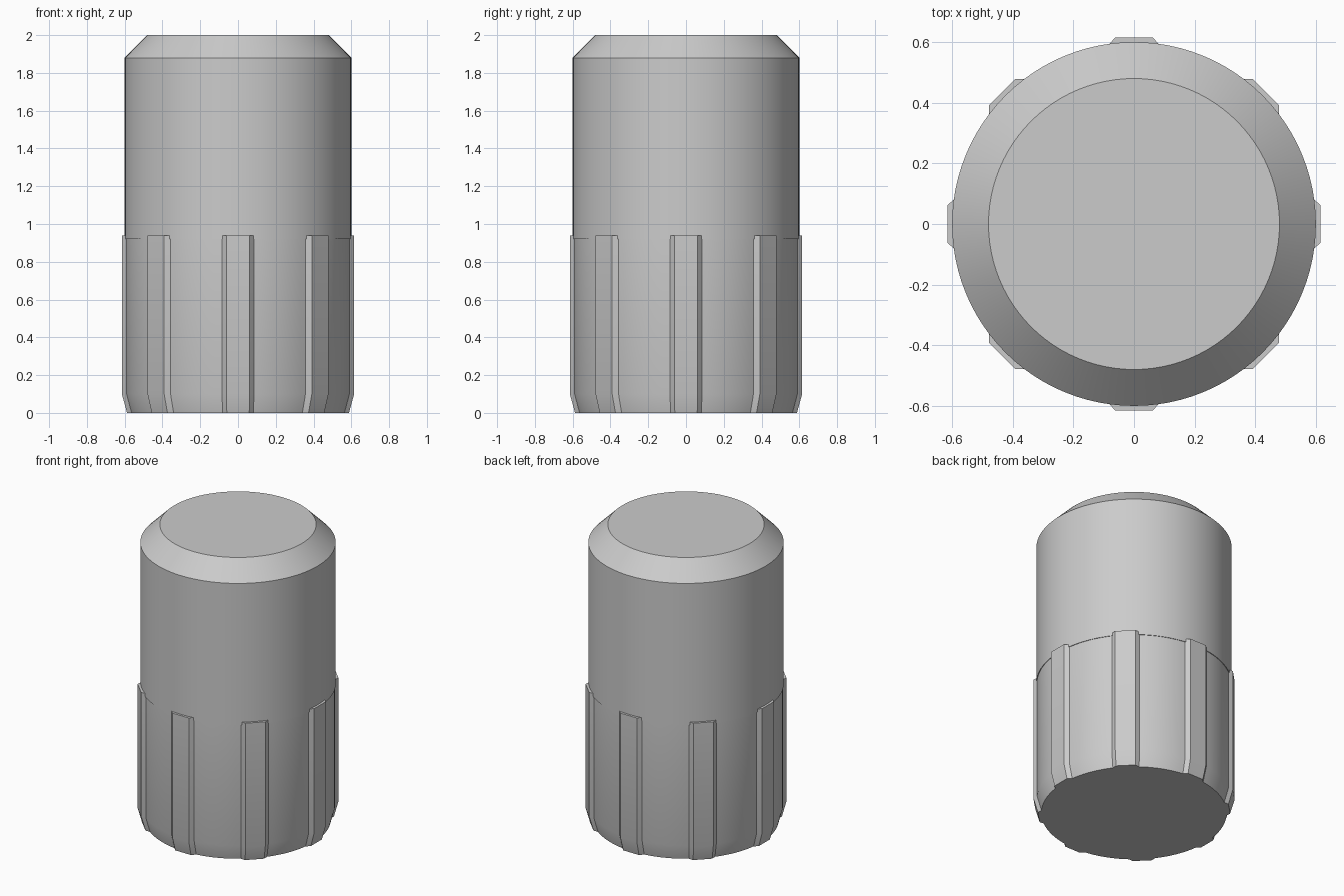
import bpy, bmesh
from math import sin, cos, pi, asin, radians

cube = bpy.data.objects.get("Cube")
if cube:
    bpy.data.objects.remove(cube, do_unlink=True)

grey = bpy.data.materials.new("plain grey")
grey.use_nodes = True
colour = (0.6, 0.6, 0.6, 1)
grey.diffuse_color = colour
grey.node_tree.nodes["Principled BSDF"].inputs["Base Color"].default_value = colour


def loft(name, rings):
    """Skin a stack of matching closed rings and cap both ends."""
    bm = bmesh.new()
    loops = [[bm.verts.new(p) for p in ring] for ring in rings]
    n = len(loops[0])
    for low, high in zip(loops, loops[1:]):
        for i in range(n):
            j = (i + 1) % n
            bm.faces.new((low[i], low[j], high[j], high[i]))
    bm.faces.new(loops[0][::-1])
    bm.faces.new(loops[-1])
    mesh = bpy.data.meshes.new(name)
    bm.to_mesh(mesh)
    bm.free()
    mesh.materials.append(grey)
    obj = bpy.data.objects.new(name, mesh)
    bpy.context.collection.objects.link(obj)
    bpy.ops.object.select_all(action='DESELECT')
    bpy.context.view_layer.objects.active = obj
    obj.select_set(True)
    bpy.ops.object.shade_smooth_by_angle(angle=radians(25))
    return obj


def circle(radius, z, n=96):
    return [(radius * cos(2 * pi * i / n), radius * sin(2 * pi * i / n), z)
            for i in range(n)]


# Smooth upper barrel with a chamfered top
loft("upper_barrel", [circle(0.6, 0.92), circle(0.6, 1.88), circle(0.48, 2)])

# Ribbed grip: eight flat ribs joined by arcs
RIBS, CORE, OUTER, HALF_TOP, HALF_FOOT, ARC_STEPS = 8, 0.596, 0.615, 0.062, 0.085, 10
outline = []
foot = asin(HALF_FOOT / CORE)
pitch = 2 * pi / RIBS
for k in range(RIBS):
    a = k * pitch
    for side in (-HALF_TOP, HALF_TOP):
        outline.append((OUTER * cos(a) - side * sin(a), OUTER * sin(a) + side * cos(a)))
    for s in range(ARC_STEPS + 1):
        t = a + foot + (pitch - 2 * foot) * s / ARC_STEPS
        outline.append((CORE * cos(t), CORE * sin(t)))


def section(scale, z):
    return [(x * scale, y * scale, z) for x, y in outline]


loft("ribbed_grip", [section(0.955, 0), section(1, 0.1), section(1, 0.94)])
